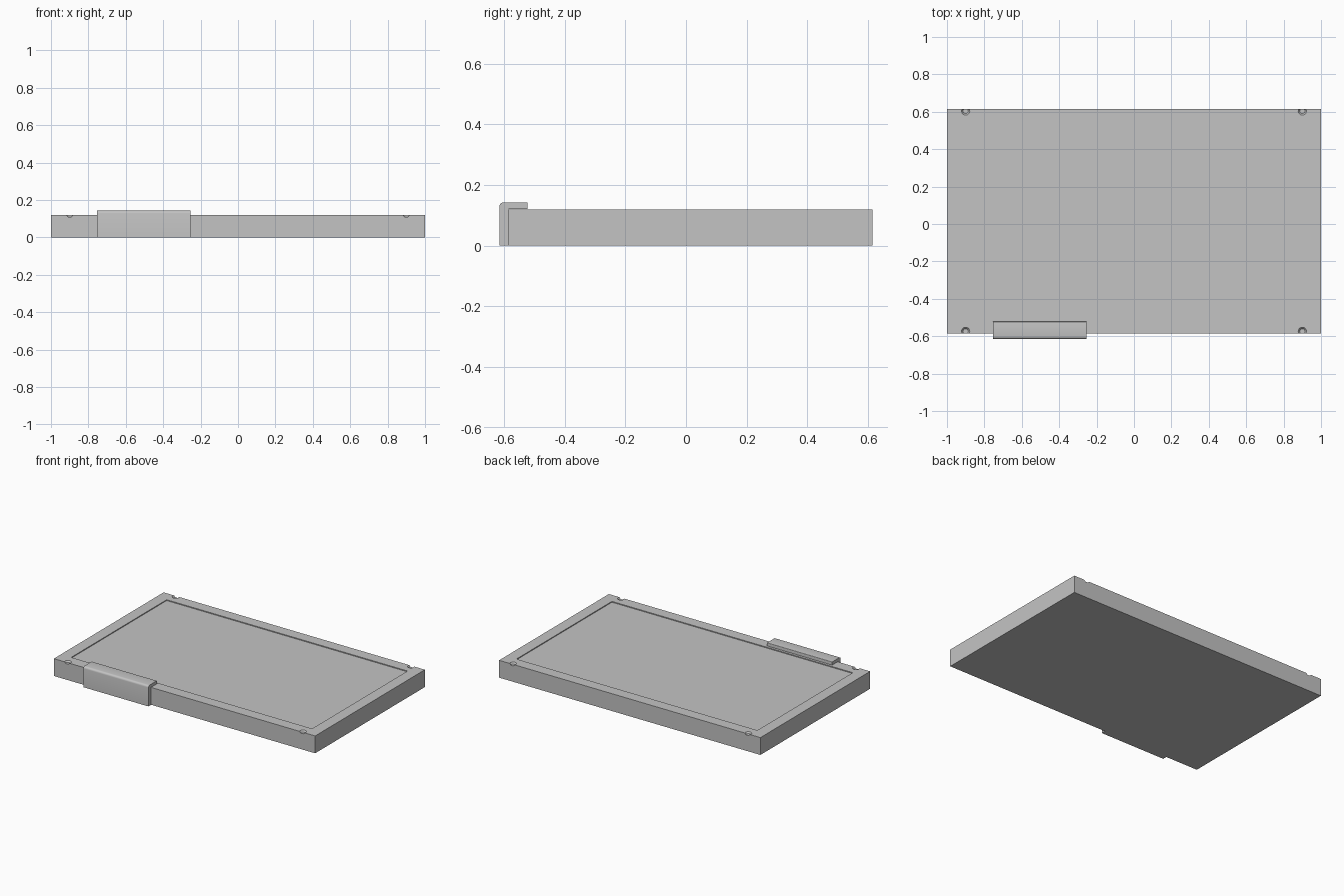
import bpy
import bmesh
from mathutils import Matrix, Vector

cube = bpy.data.objects.get("Cube")
if cube:
    bpy.data.objects.remove(cube, do_unlink=True)

LENGTH, HEIGHT = 2.0, 0.12
FRONT, BACK = -0.585, 0.615

grey = bpy.data.materials.new("light grey")
grey.use_nodes = True
colour = (0.55, 0.55, 0.55, 1)
grey.diffuse_color = colour
grey.node_tree.nodes["Principled BSDF"].inputs["Base Color"].default_value = colour


def make_object(name, bm):
    bmesh.ops.recalc_face_normals(bm, faces=bm.faces)
    mesh = bpy.data.meshes.new(name)
    bm.to_mesh(mesh)
    bm.free()
    mesh.materials.append(grey)
    obj = bpy.data.objects.new(name, mesh)
    bpy.context.collection.objects.link(obj)
    return obj


def box(name, low, high):
    low, high = Vector(low), Vector(high)
    bm = bmesh.new()
    place = Matrix.Translation((low + high) / 2) @ Matrix.Diagonal((*(high - low), 1))
    bmesh.ops.create_cube(bm, size=1, matrix=place)
    return make_object(name, bm)


def apply_modifiers(obj):
    bpy.context.view_layer.objects.active = obj
    for mod in list(obj.modifiers):
        bpy.ops.object.modifier_apply(modifier=mod.name)


def cut(target, cutter):
    mod = target.modifiers.new("cut", "BOOLEAN")
    mod.operation = "DIFFERENCE"
    mod.solver = "EXACT"
    mod.object = cutter
    apply_modifiers(target)
    bpy.data.objects.remove(cutter, do_unlink=True)


# Flat slab with a shallow sunken panel
slab = box("slab", (-LENGTH / 2, FRONT, 0), (LENGTH / 2, BACK, HEIGHT))
margin = 0.078
cut(slab, box("panel_cutter", (-0.922, FRONT + margin, HEIGHT - 0.006),
              (0.922, BACK - margin, HEIGHT + 0.05)))

# Small tapered dimples breaking through the long edges near each corner
for x in (-0.9, 0.9):
    for y in (FRONT + 0.011, BACK - 0.011):
        bm = bmesh.new()
        bmesh.ops.create_cone(bm, cap_ends=True, segments=24, radius1=0.014,
                              radius2=0.03, depth=0.02,
                              matrix=Matrix.Translation((x, y, HEIGHT)))
        cut(slab, make_object("dimple_cutter", bm))

# Hooked clip: an L profile extruded along the front edge
profile = [(-0.615, 0), (FRONT, 0), (FRONT, HEIGHT + 0.001),
           (-0.522, HEIGHT + 0.001), (-0.522, 0.143), (-0.615, 0.143)]
bm = bmesh.new()
face = bm.faces.new([bm.verts.new((-0.753, y, z)) for y, z in profile])
extruded = bmesh.ops.extrude_face_region(bm, geom=[face])["geom"]
bmesh.ops.translate(bm, vec=(0.498, 0, 0),
                    verts=[v for v in extruded if isinstance(v, bmesh.types.BMVert)])


def top_edges(y):
    return [e for e in bm.edges
            if all(abs(v.co.y - y) < 0.001 and v.co.z > 0.14 for v in e.verts)]


# Rounded outer corner and softened lip
for y, radius in ((-0.615, 0.014), (-0.522, 0.004)):
    bmesh.ops.bevel(bm, geom=top_edges(y), offset=radius, segments=4,
                    profile=0.5, affect="EDGES")
clip = make_object("clip", bm)

for obj in (slab, clip):
    bpy.ops.object.select_all(action="DESELECT")
    obj.select_set(True)
    bpy.context.view_layer.objects.active = obj
    bpy.ops.object.shade_smooth_by_angle(angle=0.6)
